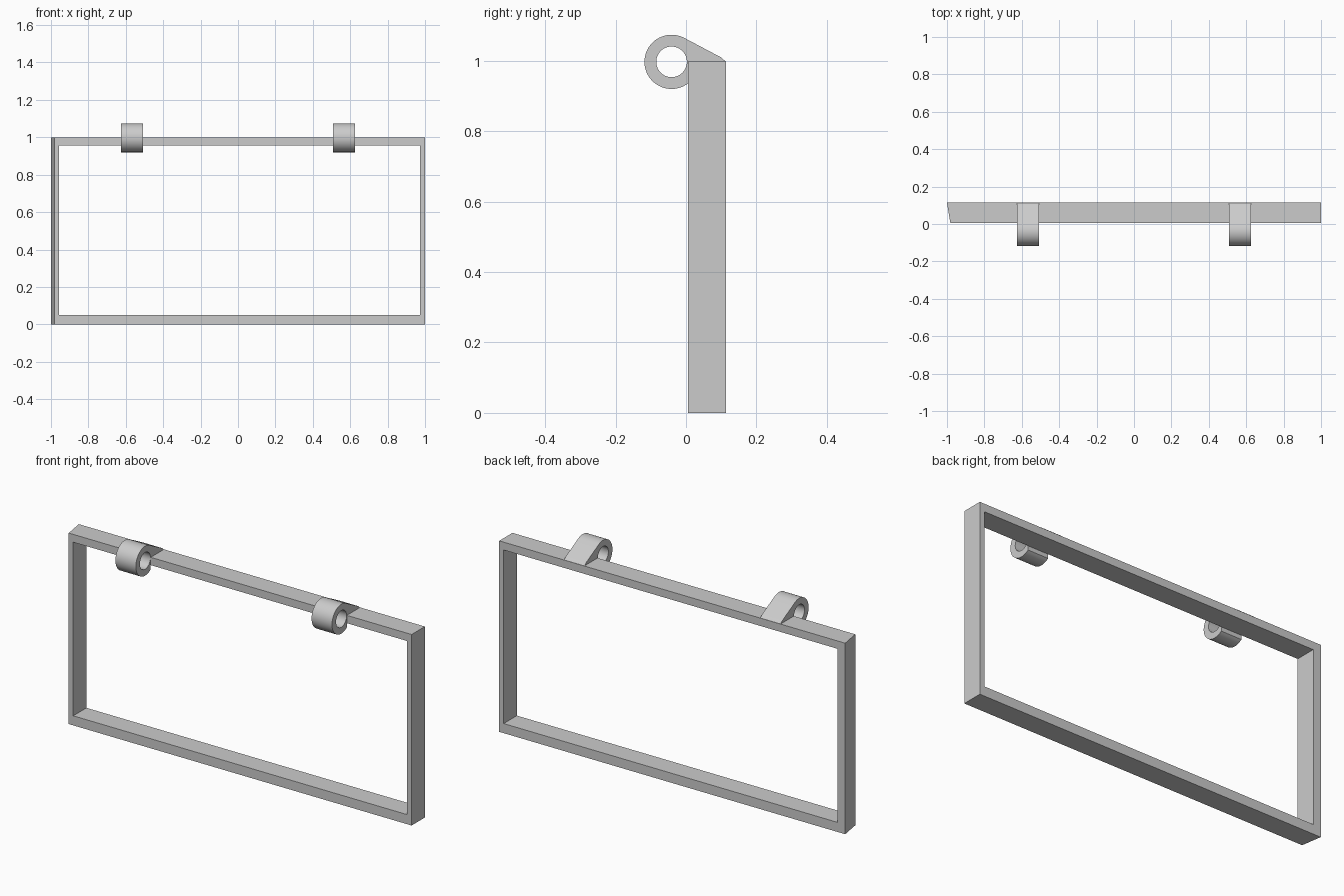
import bpy, bmesh
from math import cos, sin, pi, radians

if "Cube" in bpy.data.objects:
    bpy.data.objects.remove(bpy.data.objects["Cube"], do_unlink=True)

grey = bpy.data.materials.new("light grey")
grey.use_nodes = True
grey.diffuse_color = (0.6, 0.6, 0.6, 1)
grey.node_tree.nodes["Principled BSDF"].inputs["Base Color"].default_value = grey.diffuse_color

FRONT, BACK, TOP = 0.005, 0.114, 0.998


def rectangle(bm, x0, x1, z0, z1, y):
    return [bm.verts.new((x, y, z)) for x, z in ((x0, z0), (x1, z0), (x1, z1), (x0, z1))]


# Rectangular frame: four rings of corners joined into a closed band; one side slants
bm = bmesh.new()
rings = [
    rectangle(bm, -0.982, 1, 0, TOP, FRONT),
    rectangle(bm, -0.956, 0.974, 0.05, 0.957, FRONT),
    rectangle(bm, -0.956, 0.974, 0.05, 0.957, BACK),
    rectangle(bm, -1, 1, 0, TOP, BACK),
]
for i, ring in enumerate(rings):
    following = rings[(i + 1) % 4]
    for j in range(4):
        k = (j + 1) % 4
        bm.faces.new((ring[j], ring[k], following[k], following[j]))
bmesh.ops.recalc_face_normals(bm, faces=bm.faces)
mesh = bpy.data.meshes.new("frame")
bm.to_mesh(mesh)
bm.free()
mesh.materials.append(grey)
frame = bpy.data.objects.new("frame", mesh)
bpy.context.collection.objects.link(frame)


# Hinge knuckles: a ring with a tangent wedge resting on the frame top
CY, CZ, OUTER, HOLE = -0.041, 0.997, 0.077, 0.0435


def arc(radius, start, end, steps):
    angles = [radians(start + (end - start) * i / steps) for i in range(steps + 1)]
    return [(CY + radius * cos(a), CZ + radius * sin(a)) for a in angles]


def add_outline(curve, points):
    spline = curve.splines.new('POLY')
    spline.points.add(len(points) - 1)
    for point, (u, v) in zip(spline.points, points):
        point.co = (u, v, 0, 1)
    spline.use_cyclic_u = True


def knuckle(name, x):
    curve = bpy.data.curves.new(name, 'CURVE')
    curve.dimensions = '2D'
    curve.fill_mode = 'BOTH'
    curve.extrude = 0.059
    wedge = [(FRONT, TOP), (BACK - 0.001, TOP), (0.099, 1.01)]
    add_outline(curve, arc(OUTER, 61, 306.7, 48) + wedge)
    add_outline(curve, arc(HOLE, 0, 360, 48)[:-1])
    obj = bpy.data.objects.new(name, curve)
    obj.location.x = x
    obj.rotation_euler = (pi / 2, 0, pi / 2)
    bpy.context.collection.objects.link(obj)

    bpy.ops.object.select_all(action='DESELECT')
    obj.select_set(True)
    bpy.context.view_layer.objects.active = obj
    bpy.ops.object.convert(target='MESH')
    obj = bpy.context.object
    obj.name = name
    bm = bmesh.new()
    bm.from_mesh(obj.data)
    bmesh.ops.remove_doubles(bm, verts=bm.verts, dist=0.0001)
    bmesh.ops.recalc_face_normals(bm, faces=bm.faces)
    bm.to_mesh(obj.data)
    bm.free()
    obj.data.materials.clear()
    obj.data.materials.append(grey)
    bpy.ops.object.shade_smooth_by_angle(angle=radians(20))


for side, x in (("left", 0.567), ("right", -0.567)):
    knuckle("hinge_knuckle_" + side, x)
